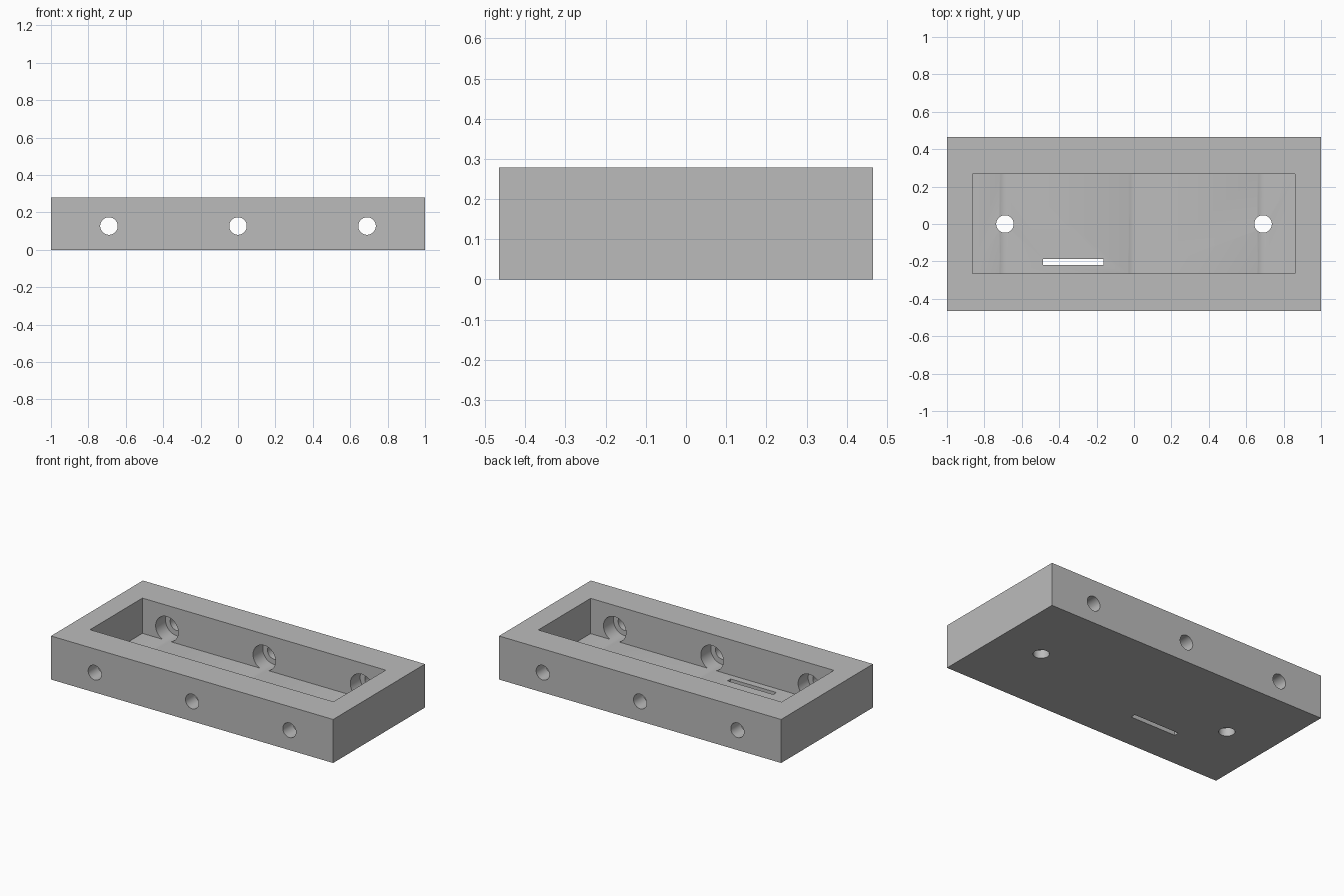
import bpy, math

if "Cube" in bpy.data.objects:
    bpy.data.objects.remove(bpy.data.objects["Cube"])

grey = bpy.data.materials.new("plain_grey")
grey.diffuse_color = (0.5, 0.5, 0.5, 1)
grey.use_nodes = True
grey.node_tree.nodes["Principled BSDF"].inputs["Base Color"].default_value = grey.diffuse_color


def box(name, x0, x1, y0, y1, z0, z1):
    bpy.ops.mesh.primitive_cube_add(size=1, location=((x0 + x1) / 2, (y0 + y1) / 2, (z0 + z1) / 2))
    ob = bpy.context.object
    ob.name = name
    ob.scale = (x1 - x0, y1 - y0, z1 - z0)
    bpy.ops.object.transform_apply(location=True, rotation=False, scale=True)
    return ob


def rod(name, radius, length, loc, tilt=0):
    bpy.ops.mesh.primitive_cylinder_add(vertices=48, radius=radius, depth=length,
                                        location=loc, rotation=(tilt, 0, 0))
    ob = bpy.context.object
    ob.name = name
    bpy.ops.object.transform_apply(location=True, rotation=True, scale=True)
    return ob


def cut(body, cutter):
    mod = body.modifiers.new("cut", 'BOOLEAN')
    mod.operation = 'DIFFERENCE'
    mod.solver = 'EXACT'
    mod.object = cutter
    bpy.context.view_layer.objects.active = body
    bpy.ops.object.modifier_apply(modifier=mod.name)
    bpy.data.objects.remove(cutter, do_unlink=True)


# Open tray: solid block with a pocket
tray = box("tray", -1, 1, -0.465, 0.465, 0, 0.279)
cut(tray, box("pocket", -0.864, 0.861, -0.264, 0.266, 0.053, 0.4))

# Side screw holes, widened on the inside and grazing the floor
for x in (-0.69, 0, 0.69):
    cut(tray, rod("counterbore", 0.08, 0.73, (x, 0, 0.127), math.pi / 2))
    cut(tray, rod("side_hole", 0.0468, 1.2, (x, 0, 0.127), math.pi / 2))

# Floor holes and cable slot
for x in (-0.69, 0.69):
    cut(tray, rod("floor_hole", 0.0468, 0.3, (x, 0, 0)))
cut(tray, box("slot", -0.487, -0.163, -0.22, -0.188, -0.1, 0.15))

tray.data.materials.clear()
tray.data.materials.append(grey)
bpy.ops.object.select_all(action='DESELECT')
tray.select_set(True)
bpy.context.view_layer.objects.active = tray
bpy.ops.object.shade_smooth_by_angle(angle=math.radians(30))
